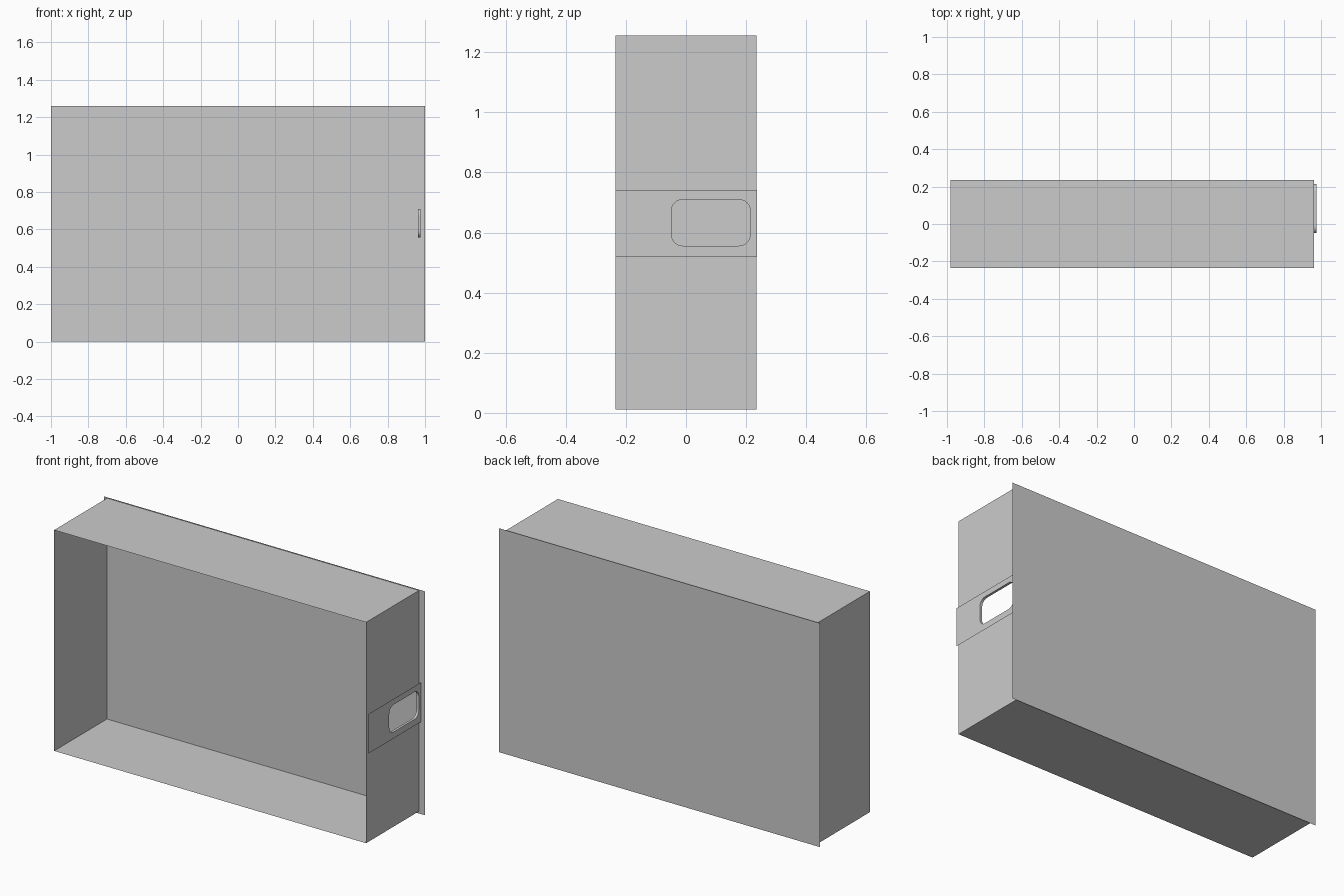
import bpy, bmesh
from math import cos, sin, pi

if "Cube" in bpy.data.objects:
    bpy.data.objects.remove(bpy.data.objects["Cube"])

Y = 0.235                      # half depth
X0, X1 = -0.98, 0.962          # box sides
Z0, Z1 = 0.012, 1.255          # box bottom and top
XS = 0.976                     # outer face of the side strip


def finish(name, bm):
    mesh = bpy.data.meshes.new(name)
    bm.to_mesh(mesh)
    bm.free()
    obj = bpy.data.objects.new(name, mesh)
    bpy.context.collection.objects.link(obj)
    return obj


def loop(bm, pts):
    vs = [bm.verts.new(p) for p in pts]
    return [bm.edges.new((vs[i], vs[(i + 1) % len(vs)])) for i in range(len(vs))]


def sheet(name, *quads):
    bm = bmesh.new()
    for q in quads:
        bm.faces.new([bm.verts.new(p) for p in q])
    bmesh.ops.remove_doubles(bm, verts=bm.verts, dist=1e-5)
    return finish(name, bm)


def hole_outline(x, y0=-0.049, y1=0.214, z0=0.556, z1=0.71, r=0.038, n=6):
    """Rounded rectangle in the plane at x."""
    corners = [(y1 - r, z1 - r), (y0 + r, z1 - r), (y0 + r, z0 + r), (y1 - r, z0 + r)]
    return [(x, cy + r * cos((k + i / n) * pi / 2), cz + r * sin((k + i / n) * pi / 2))
            for k, (cy, cz) in enumerate(corners) for i in range(n + 1)]


def holed_sheet(name, x, y0, y1, z0, z1):
    bm = bmesh.new()
    edges = loop(bm, [(x, y0, z0), (x, y1, z0), (x, y1, z1), (x, y0, z1)])
    edges += loop(bm, hole_outline(x))
    bmesh.ops.triangle_fill(bm, edges=edges, use_beauty=True, normal=(1, 0, 0))
    return finish(name, bm)


# back panel, slightly larger than the box
sheet("back_panel", [(1, Y, 0), (-1, Y, 0), (-1, Y, 1.26), (1, Y, 1.26)])

# top, left and bottom walls of the open-fronted box
sheet("box_walls",
      [(X0, -Y, Z1), (X1, -Y, Z1), (X1, Y, Z1), (X0, Y, Z1)],
      [(X0, -Y, Z0), (X0, -Y, Z1), (X0, Y, Z1), (X0, Y, Z0)],
      [(X0, -Y, Z0), (X0, Y, Z0), (X1, Y, Z0), (X1, -Y, Z0)])

# right wall and raised strip, both pierced by the opening
holed_sheet("right_wall", X1, -Y, Y, Z0, Z1)
holed_sheet("side_strip", XS, -Y, Y + 0.0005, 0.52, 0.742)

# rim joining the strip opening to the wall opening
bm = bmesh.new()
rim_edges = loop(bm, hole_outline(X1)) + loop(bm, hole_outline(XS))
bmesh.ops.bridge_loops(bm, edges=rim_edges)
finish("opening_rim", bm)
